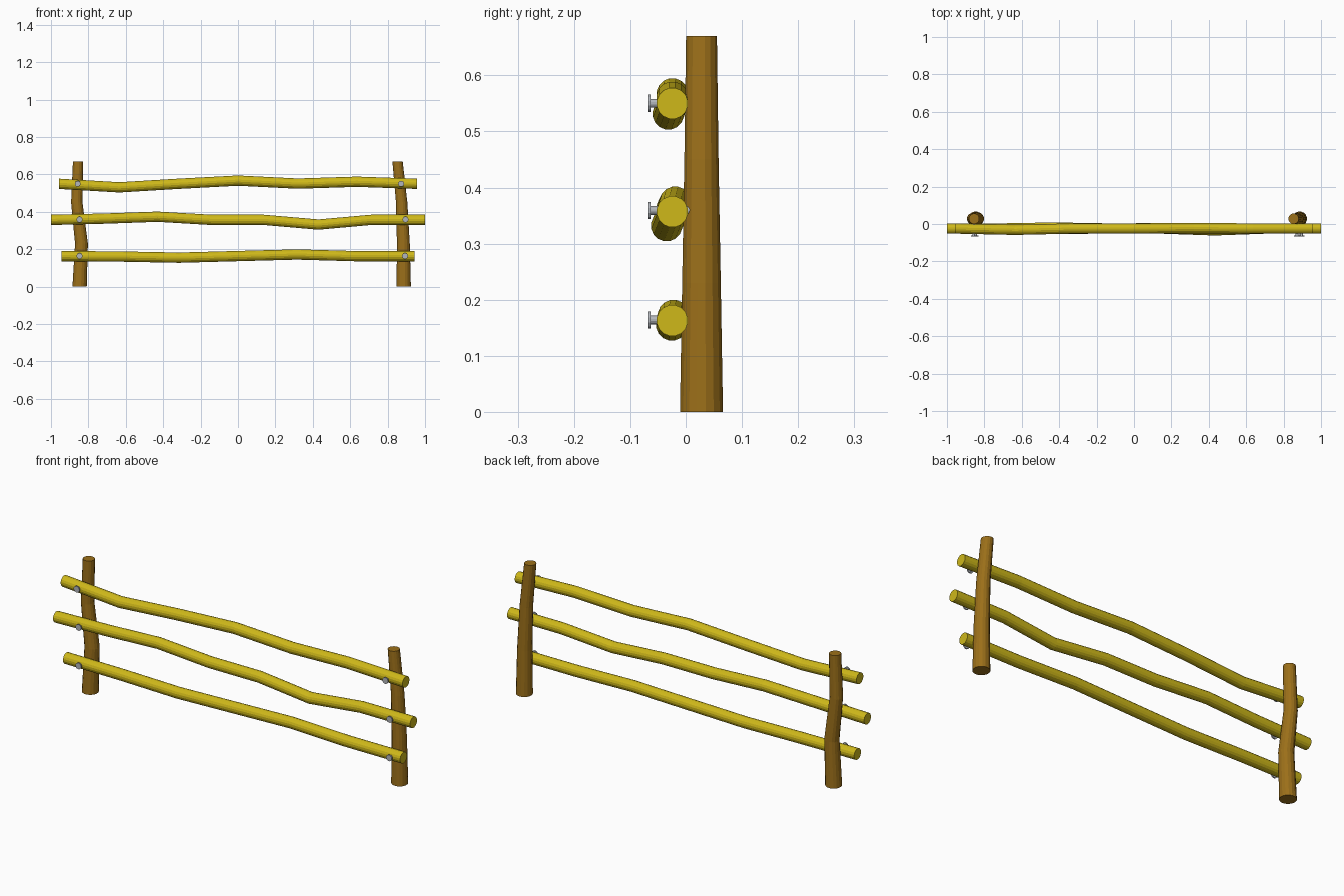
import bpy, bmesh
from math import cos, sin, pi

if "Cube" in bpy.data.objects:
    bpy.data.objects.remove(bpy.data.objects["Cube"])


def material(name, rgb):
    m = bpy.data.materials.new(name)
    m.diffuse_color = (*rgb, 1)
    m.use_nodes = True
    m.node_tree.nodes["Principled BSDF"].inputs["Base Color"].default_value = m.diffuse_color
    return m


RAIL = material("yellow_wood", (0.62, 0.48, 0.01))
POST = material("brown_wood", (0.33, 0.16, 0.01))
STEEL = material("grey_metal", (0.45, 0.47, 0.5))


def tube(name, rings, axis, mat, sides=16):
    """Skin round sections (x, y, z, radius) that all face along one axis."""
    bm = bmesh.new()
    loops = []
    for x, y, z, r in rings:
        loop = []
        for i in range(sides):
            a = 2 * pi * (i + 0.5) / sides
            c, s = r * cos(a), r * sin(a)
            off = {"x": (0, c, s), "y": (c, 0, s), "z": (c, s, 0)}[axis]
            loop.append(bm.verts.new((x + off[0], y + off[1], z + off[2])))
        loops.append(loop)
    for a, b in zip(loops, loops[1:]):
        for i in range(sides):
            j = (i + 1) % sides
            bm.faces.new((a[i], a[j], b[j], b[i]))
    bm.faces.new(loops[0])
    bm.faces.new(loops[-1])
    bmesh.ops.recalc_face_normals(bm, faces=bm.faces)
    me = bpy.data.meshes.new(name)
    bm.to_mesh(me)
    bm.free()
    me.materials.append(mat)
    ob = bpy.data.objects.new(name, me)
    bpy.context.collection.objects.link(ob)
    return ob


# Tapered, slightly bent posts: x at each height
heights = [(0, 0.039), (0.23, 0.035), (0.45, 0.031), (0.67, 0.028)]
posts = {"left_post": (-0.847, -0.837, -0.862, -0.855),
         "right_post": (0.886, 0.884, 0.875, 0.853)}
for name, xs in posts.items():
    tube(name, [(x, 0.028, z, r) for x, (z, r) in zip(xs, heights)], "z", POST)

# Wavy rails: (x, y, z) of the centre line
rails = {
    "top_rail": [(-0.957, -0.024, 0.55), (-0.635, -0.031, 0.531), (-0.32, -0.024, 0.55),
                 (0, -0.024, 0.567), (0.32, -0.022, 0.551), (0.635, -0.024, 0.561),
                 (0.957, -0.024, 0.55)],
    "middle_rail": [(-1, -0.024, 0.357), (-0.71, -0.024, 0.364), (-0.43, -0.019, 0.374),
                    (-0.14, -0.024, 0.357), (0.14, -0.024, 0.357), (0.43, -0.034, 0.332),
                    (0.71, -0.024, 0.357), (1, -0.024, 0.357)],
    "bottom_rail": [(-0.944, -0.024, 0.163), (-0.63, -0.024, 0.161), (-0.315, -0.025, 0.155),
                    (0.315, -0.022, 0.172), (0.63, -0.024, 0.163), (0.944, -0.024, 0.163)],
}
for name, path in rails.items():
    tube(name, [(*p, 0.028) for p in path], "x", RAIL)

# Bolts through each rail into the posts
bolts = [("top", 0.55, -0.857, 0.872), ("middle", 0.359, -0.847, 0.895),
         ("bottom", 0.164, -0.847, 0.893)]
for row, z, xl, xr in bolts:
    for side, x in (("left", xl), ("right", xr)):
        tube(f"{row}_{side}_bolt",
             [(x, -0.068, z, 0.016), (x, -0.062, z, 0.016),
              (x, -0.062, z, 0.008), (x, 0.02, z, 0.008)], "y", STEEL, 12)
